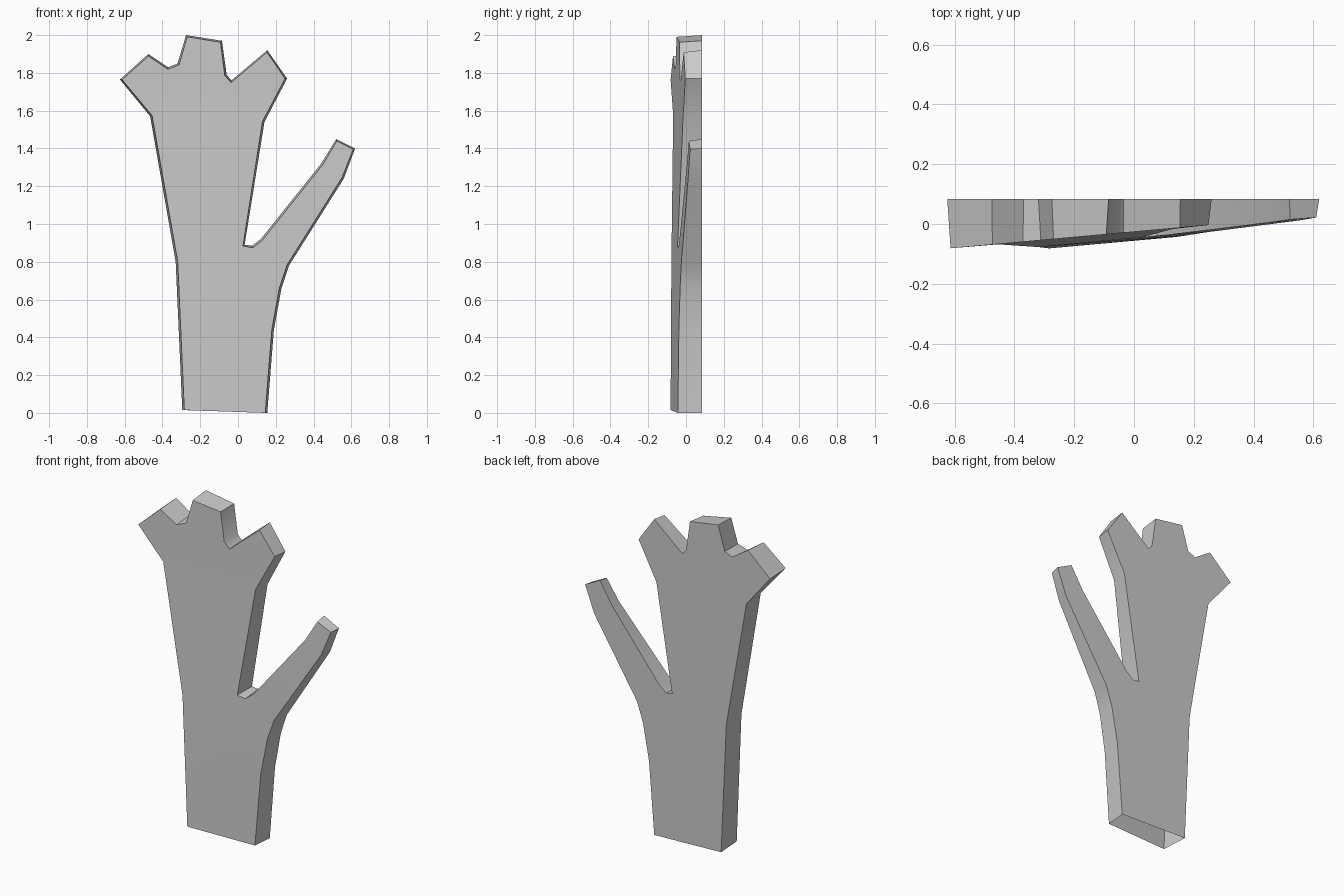
import bpy
import bmesh
import math
from mathutils import Vector

if "Cube" in bpy.data.objects:
    bpy.data.objects.remove(bpy.data.objects["Cube"])

# Silhouette seen from the front (x, z), clockwise from the lower left
OUTLINE = [
    (-0.295, 0.015), (-0.33, 0.80), (-0.465, 1.57),                  # left edge
    (-0.625, 1.765), (-0.475, 1.90), (-0.37, 1.83),                  # left stub
    (-0.32, 1.85), (-0.275, 2.0), (-0.085, 1.97), (-0.06, 1.79),     # middle stub
    (-0.035, 1.76), (0.155, 1.92), (0.26, 1.77), (0.14, 1.54),       # right stub
    (0.035, 0.89), (0.075, 0.885), (0.12, 0.92),                     # fork
    (0.44, 1.32), (0.52, 1.45), (0.62, 1.40), (0.56, 1.24),          # side branch
    (0.27, 0.78), (0.23, 0.66), (0.19, 0.44), (0.155, 0.0),          # right edge
]

# Panels that tile the silhouette, as outline indices
PANELS = [
    (0, 1, 14, 23, 24), (1, 2, 13, 14), (2, 5, 6, 9, 10, 13),        # trunk
    (2, 3, 4, 5), (6, 7, 8, 9), (10, 11, 12, 13),                    # three stubs
    (14, 15, 16, 21, 22, 23), (16, 17, 20, 21), (17, 18, 19, 20),    # side branch
]
BACK_Y = 0.084
INSET = 0.011


def front_y(x, z):
    """Slanted front surface, a little fuller towards the base."""
    t = min(z / 1.6, 1.0)
    return -0.081 + 0.09 * (x + 0.61) - 0.03 * (1 - t * t)


def inset_point(i):
    """Outline point moved slightly inwards so the sides taper to the front."""
    p = Vector(OUTLINE[i])
    a = (p - Vector(OUTLINE[i - 1])).normalized()
    b = (Vector(OUTLINE[(i + 1) % len(OUTLINE)]) - p).normalized()
    if i == 0:
        a = b
    if i == len(OUTLINE) - 1:
        b = a
    d = (a + b).normalized()
    q = p + Vector((d.y, -d.x)) * INSET
    if i in (0, len(OUTLINE) - 1):
        q.y = p.y
    return q


bm = bmesh.new()
back = [bm.verts.new((x, BACK_Y, z)) for x, z in OUTLINE]
front = []
for i in range(len(OUTLINE)):
    q = inset_point(i)
    front.append(bm.verts.new((q.x, front_y(q.x, q.y), q.y)))

# Front and back panels
for panel in PANELS:
    bm.faces.new([back[i] for i in panel])
    bm.faces.new([front[i] for i in reversed(panel)])

# Side walls, leaving the bottom open
for i in range(len(OUTLINE) - 1):
    bm.faces.new((front[i], front[i + 1], back[i + 1], back[i]))

mesh = bpy.data.meshes.new("forked_trunk")
bm.to_mesh(mesh)
bm.free()
trunk = bpy.data.objects.new("forked_trunk", mesh)
bpy.context.collection.objects.link(trunk)

# Smooth panels with crisp rim edges
bpy.context.view_layer.objects.active = trunk
trunk.select_set(True)
bpy.ops.object.shade_smooth_by_angle(angle=math.radians(40))
